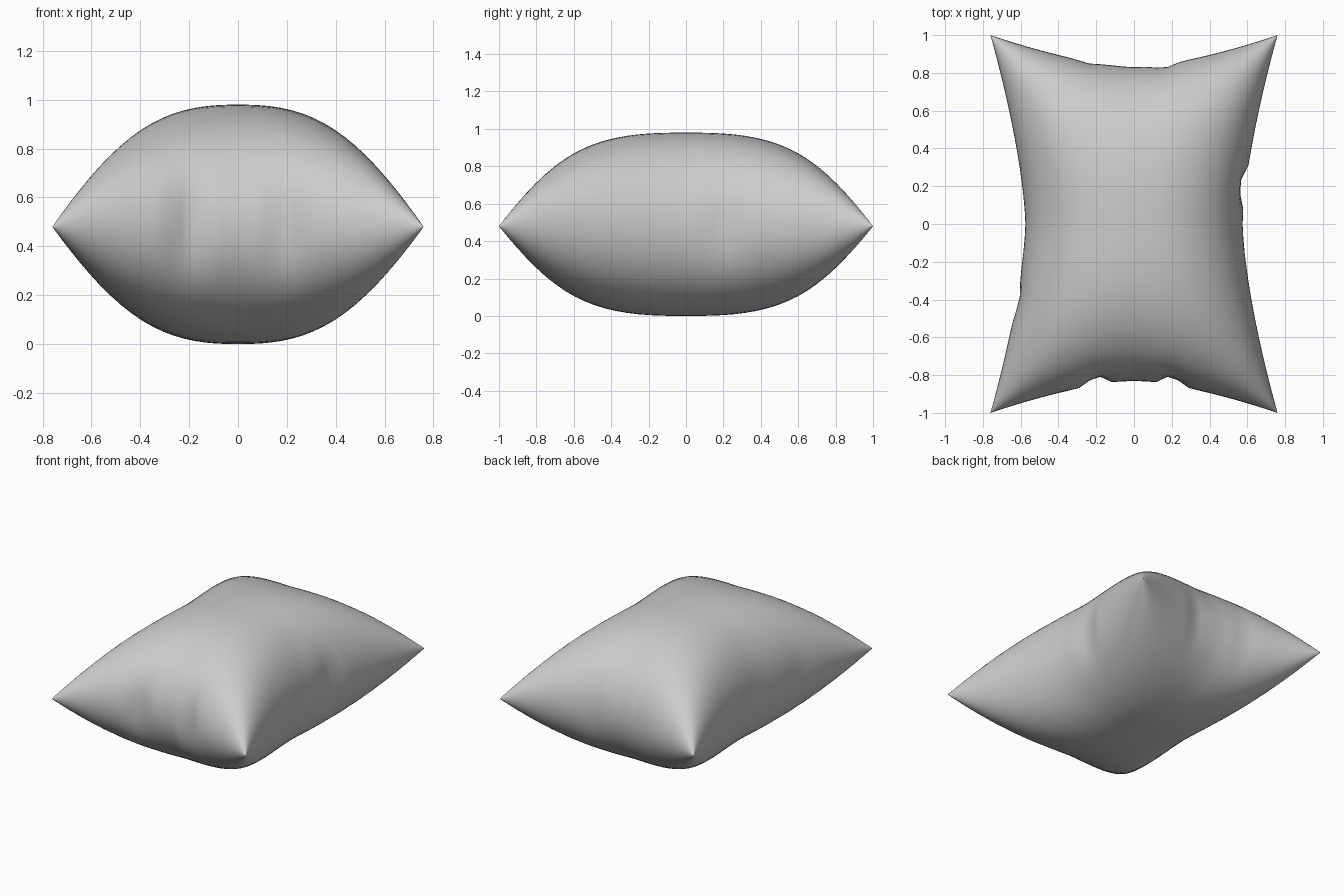
import bpy, bmesh, math

if "Cube" in bpy.data.objects:
    bpy.data.objects.remove(bpy.data.objects["Cube"])

N = 40            # grid cells along each direction
SEAM = 0.48       # height of the side seam
PUFF = 0.49       # how far each half bulges

# small seam puckers: (side, position along that side, depth, width)
PUCKERS = [("front", -0.2, 0.05, 0.05), ("front", 0.2, 0.05, 0.05),
           ("back", 0.16, 0.02, 0.06), ("back", -0.24, 0.01, 0.06),
           ("right", 0.2, 0.04, 0.06), ("left", -0.4, 0.015, 0.08)]


def pucker(side, t):
    return sum(d * math.exp(-((t - p) / w) ** 2)
               for s, p, d, w in PUCKERS if s == side)


def cushion_point(u, v, half):
    # outline pinched in between four pointed corners
    x = u * (0.575 + 0.185 * abs(v) ** 1.5)
    y = v * (0.83 + 0.17 * abs(u) ** 1.5)
    # puckers only pull the cloth next to the seam
    x -= math.copysign(pucker("right" if u > 0 else "left", y), u) * abs(u) ** 16
    y -= math.copysign(pucker("back" if v > 0 else "front", x), v) * abs(v) ** 16
    # domed halves that close at the seam
    rise = math.sqrt(max(0, 1 - abs(u) ** 2.5) * max(0, 1 - abs(v) ** 2.8))
    return x, y, SEAM + half * PUFF * rise + 0.01 * rise


# pillow: two domed sheets welded along the seam
bm = bmesh.new()
steps = [math.sin(math.pi * (i / N - 0.5)) for i in range(N + 1)]
for half in (1, -1):
    g = [[bm.verts.new(cushion_point(u, v, half)) for v in steps] for u in steps]
    for i in range(N):
        for j in range(N):
            f = [g[i][j], g[i + 1][j], g[i + 1][j + 1], g[i][j + 1]]
            bm.faces.new(f if half > 0 else f[::-1])
bmesh.ops.remove_doubles(bm, verts=bm.verts, dist=0.0005)
bmesh.ops.recalc_face_normals(bm, faces=bm.faces)
for f in bm.faces:
    f.smooth = True
mesh = bpy.data.meshes.new("pillow")
bm.to_mesh(mesh)
bm.free()

# plain grey cloth
cloth = bpy.data.materials.new("grey cloth")
cloth.diffuse_color = (0.6, 0.6, 0.6, 1)
cloth.use_nodes = True
cloth.node_tree.nodes["Principled BSDF"].inputs["Base Color"].default_value = cloth.diffuse_color
mesh.materials.append(cloth)
pillow = bpy.data.objects.new("pillow", mesh)
bpy.context.collection.objects.link(pillow)
